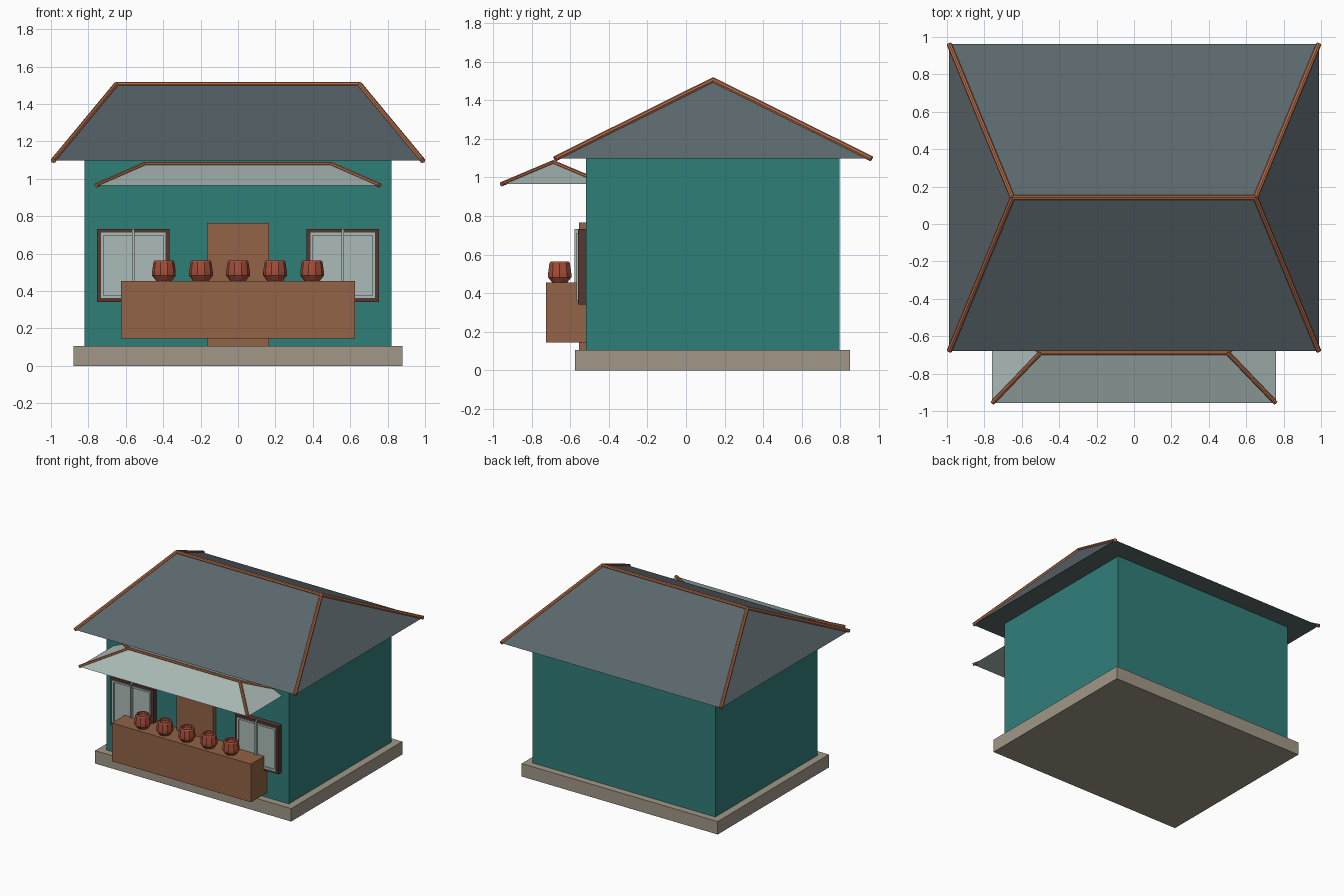
import bpy
import bmesh
import math
from mathutils import Vector

cube = bpy.data.objects.get("Cube")
if cube:
    bpy.data.objects.remove(cube, do_unlink=True)


def material(name, rgb):
    """Flat material from 0-255 display values, stored as linear."""
    lin = [((c / 255 + 0.055) / 1.055) ** 2.4 for c in rgb]
    m = bpy.data.materials.new(name)
    m.use_nodes = True
    m.diffuse_color = (*lin, 1)
    m.node_tree.nodes["Principled BSDF"].inputs["Base Color"].default_value = (*lin, 1)
    return m


TEAL = material("teal wall", (48, 126, 121))
SLATE = material("slate roof", (91, 103, 108))
STONE = material("plinth stone", (160, 151, 135))
WOOD = material("brown wood", (146, 99, 70))
BEAM = material("orange wood", (180, 108, 72))
DARK = material("dark frame wood", (84, 57, 48))
GLASS = material("pale glass", (171, 187, 183))
CLAY = material("red clay", (165, 78, 58))


def finish(name, bm, mat):
    bmesh.ops.recalc_face_normals(bm, faces=bm.faces)
    mesh = bpy.data.meshes.new(name)
    bm.to_mesh(mesh)
    bm.free()
    mesh.materials.append(mat)
    obj = bpy.data.objects.new(name, mesh)
    bpy.context.collection.objects.link(obj)
    return obj


def box(name, mat, x, y, z):
    """Box from (min, max) pairs on each axis."""
    bm = bmesh.new()
    bmesh.ops.create_cube(bm, size=1)
    for v in bm.verts:
        v.co = [r[0] + (c + 0.5) * (r[1] - r[0]) for c, r in zip(v.co, (x, y, z))]
    return finish(name, bm, mat)


def rod(name, a, b, radius):
    a, b = Vector(a), Vector(b)
    bm = bmesh.new()
    bmesh.ops.create_cone(bm, cap_ends=True, segments=8, radius1=radius,
                          radius2=radius, depth=(b - a).length)
    turn = (b - a).to_track_quat('Z', 'Y')
    for v in bm.verts:
        v.co = turn @ v.co + (a + b) / 2
    return finish(name, bm, BEAM)


def hip_roof(name, mat, half, y0, y1, eave, ridge_half, ridge, radius):
    """Closed hipped roof with rods along the ridge and the four hips."""
    mid = (y0 + y1) / 2
    bm = bmesh.new()
    base = [bm.verts.new(p) for p in
            ((-half, y0, eave), (half, y0, eave), (half, y1, eave), (-half, y1, eave))]
    left, right = [bm.verts.new((s * ridge_half, mid, ridge)) for s in (1, -1)]
    a, b, c, d = base
    for face in ((d, c, b, a), (a, b, left, right), (b, c, left),
                 (c, d, right, left), (d, a, right)):
        bm.faces.new(face)
    finish(name, bm, mat)
    rod(name + "_ridge_beam", (-ridge_half, mid, ridge), (ridge_half, mid, ridge), radius)
    for side, s in (("left", 1), ("right", -1)):
        for end, y in (("front", y0), ("back", y1)):
            rod(f"{name}_{end}_{side}_hip_beam", (s * ridge_half, mid, ridge),
                (s * half, y, eave), radius)


# Base and walls
box("plinth", STONE, (-0.88, 0.88), (-0.575, 0.85), (0, 0.105))
box("walls", TEAL, (-0.82, 0.82), (-0.518, 0.795), (0.1, 1.1))

# Main roof and front awning
hip_roof("roof", SLATE, 0.988, -0.68, 0.962, 1.097, 0.65, 1.505, 0.014)
hip_roof("awning", GLASS, 0.758, -0.957, -0.42, 0.965, 0.5, 1.078, 0.012)

# Door and counter
box("door", WOOD, (-0.165, 0.165), (-0.555, -0.51), (0.105, 0.765))
box("counter", WOOD, (-0.625, 0.625), (-0.725, -0.515), (0.145, 0.455))


def window(side, cx):
    """Framed window with a rim, a pane and a proud centre bar."""
    w, z0, z1 = 0.193, 0.342, 0.732
    for name, mat, inset, t, front in (("frame", DARK, 0, 0.02, -0.56),
                                       ("rim", GLASS, 0.02, 0.014, -0.567)):
        x0, x1 = cx - w + inset, cx + w - inset
        lo, hi = z0 + inset, z1 - inset
        y = (front, -0.515)
        box(f"{side}_window_{name}_bottom", mat, (x0, x1), y, (lo, lo + t))
        box(f"{side}_window_{name}_top", mat, (x0, x1), y, (hi - t, hi))
        box(f"{side}_window_{name}_left", mat, (x1 - t, x1), y, (lo + t, hi - t))
        box(f"{side}_window_{name}_right", mat, (x0, x0 + t), y, (lo + t, hi - t))
    box(f"{side}_window_pane", GLASS, (cx - w + 0.03, cx + w - 0.03),
        (-0.558, -0.515), (z0 + 0.03, z1 - 0.03))
    box(f"{side}_window_bar", GLASS, (cx - 0.006, cx + 0.006),
        (-0.578, -0.55), (z0 + 0.02, z1))


window("left", 0.56)
window("right", -0.56)


# Clay pots on the counter
def pot(name, x, y, z, sides=10):
    profile = ((0.042, 0), (0.063, 0.027), (0.063, 0.05), (0.056, 0.1),
               (0.05, 0.108), (0.04, 0.108), (0.038, 0.09))
    bm = bmesh.new()
    rings = [[bm.verts.new((x + r * math.cos(math.tau * i / sides),
                            y + r * math.sin(math.tau * i / sides), z + h))
              for i in range(sides)] for r, h in profile]
    for low, high in zip(rings, rings[1:]):
        for i in range(sides):
            j = (i + 1) % sides
            bm.faces.new((low[i], low[j], high[j], high[i]))
    bm.faces.new(rings[0])
    bm.faces.new(rings[-1])
    finish(name, bm, CLAY)


for n in range(5):
    pot(f"pot_{n + 1}", (n - 2) * 0.198, -0.655, 0.455)
